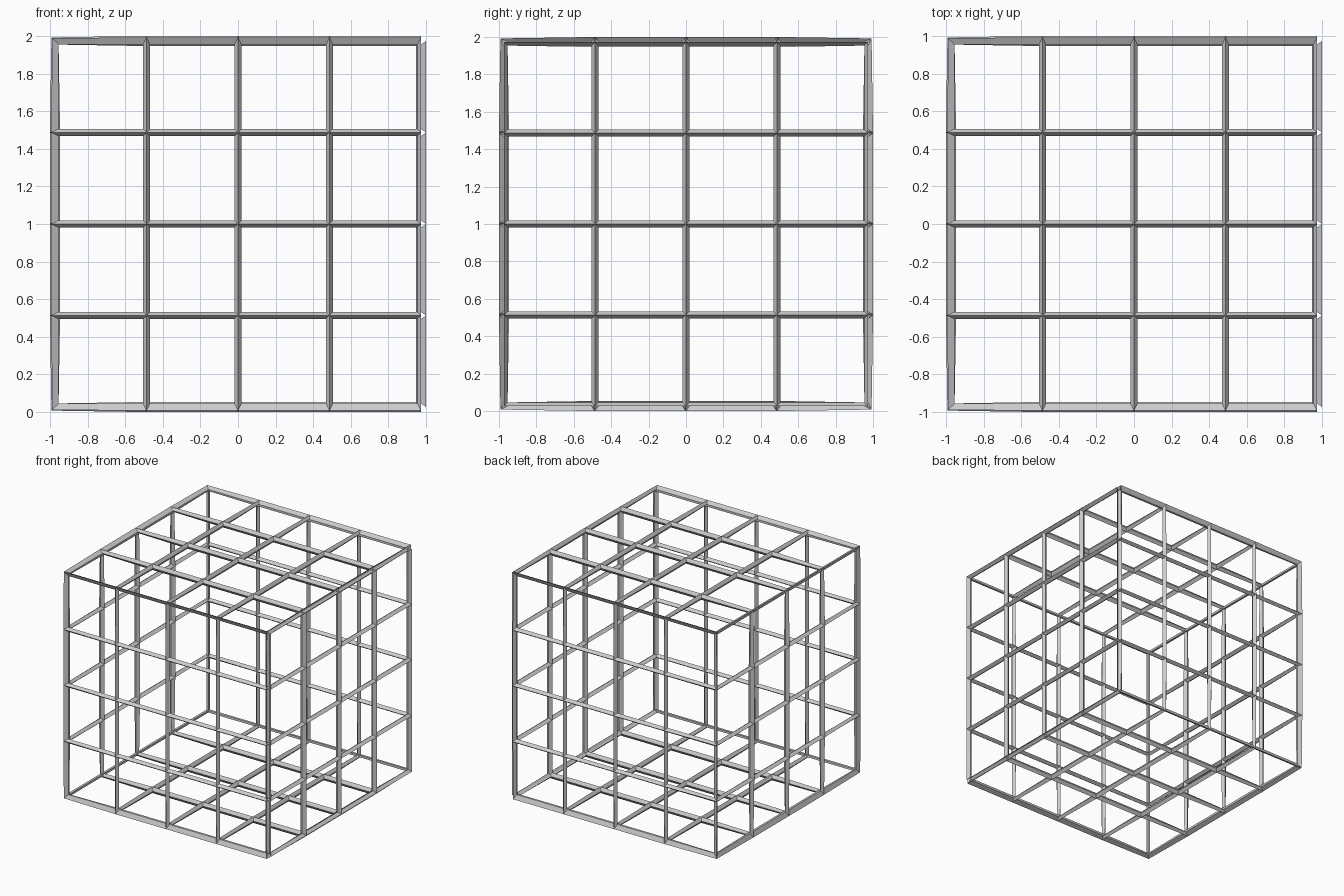
import bpy, bmesh
from mathutils import Matrix

if "Cube" in bpy.data.objects:
    bpy.data.objects.remove(bpy.data.objects["Cube"])

HALF = 0.973      # half size of the cage centre lines
BAR = 0.054       # bar thickness
CELLS = 4


def cage_part(name, keep):
    """Subdivided cube, reduced to the wanted faces, turned into diamond bars."""
    bm = bmesh.new()
    bmesh.ops.create_cube(bm, size=2 * HALF, matrix=Matrix.Translation((0, 0, 1)))
    bmesh.ops.subdivide_edges(bm, edges=bm.edges[:], cuts=CELLS - 1, use_grid_fill=True)
    bm.normal_update()
    drop = [f for f in bm.faces if not keep(f)]
    bmesh.ops.delete(bm, geom=drop, context='FACES')
    mesh = bpy.data.meshes.new(name)
    bm.to_mesh(mesh)
    bm.free()
    obj = bpy.data.objects.new(name, mesh)
    bpy.context.collection.objects.link(obj)
    wire = obj.modifiers.new("bars", 'WIREFRAME')
    wire.thickness = BAR
    wire.offset = 0
    wire.use_even_offset = False
    wire.use_boundary = False
    wire.use_replace = True
    return obj


# five-sided cage, open at the right
cage_part("open_cage", lambda f: f.normal.x < 0.5)

# separate lattice closing the right side
cage_part("right_lattice", lambda f: f.normal.x > 0.5)
